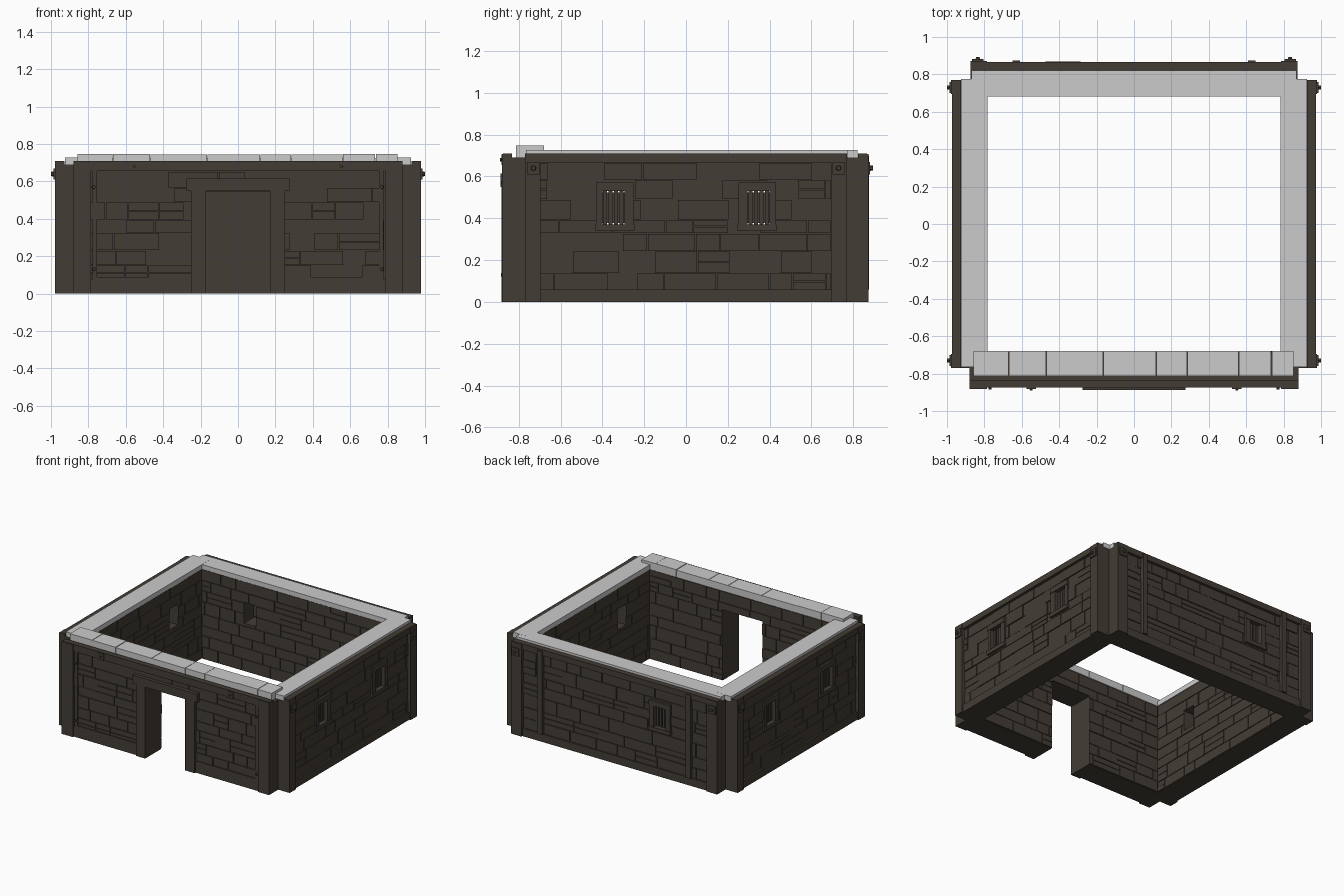
import bpy, bmesh, math, random
from mathutils import Matrix

if "Cube" in bpy.data.objects:
    bpy.data.objects.remove(bpy.data.objects["Cube"])

random.seed(7)

def material(name, col):
    m = bpy.data.materials.new(name)
    m.diffuse_color = (*col, 1)
    m.use_nodes = True
    m.node_tree.nodes["Principled BSDF"].inputs["Base Color"].default_value = m.diffuse_color
    return m

STONE = material("dark stone", (0.056, 0.046, 0.035))
CAP = material("pale cap stone", (0.60, 0.60, 0.60))

def build(name, boxes, side, mat=STONE, bolts=()):
    """Boxes are (u0,u1,d0,d1,z0,z1): along wall, outward depth, height.
    side = 0 front, 1 right, 2 back, 3 left. Bolts are (u, z, d0, d1, r)."""
    bm = bmesh.new()
    for u0, u1, d0, d1, z0, z1 in boxes:
        M = Matrix.Translation(((u0+u1)/2, -(d0+d1)/2, (z0+z1)/2)) @ Matrix.Diagonal((u1-u0, d1-d0, z1-z0, 1))
        bmesh.ops.create_cube(bm, size=1, matrix=M)
    for u, z, d0, d1, r in bolts:
        M = Matrix.Translation((u, -(d0+d1)/2, z)) @ Matrix.Rotation(math.pi/2, 4, 'X')
        bmesh.ops.create_cone(bm, cap_ends=True, segments=6, radius1=r, radius2=r*.8, depth=d1-d0, matrix=M)
    bm.transform(Matrix.Rotation(side*math.pi/2, 4, 'Z'))
    me = bpy.data.meshes.new(name)
    bm.to_mesh(me)
    bm.free()
    me.materials.append(mat)
    ob = bpy.data.objects.new(name, me)
    bpy.context.collection.objects.link(ob)
    return ob

def subtract(rects, hole):
    """Cut a rectangular hole out of a list of (u0,u1,z0,z1) rectangles."""
    a, b, c, d = hole
    out = []
    for u0, u1, z0, z1 in rects:
        if b <= u0 or a >= u1 or d <= z0 or c >= z1:
            out.append((u0, u1, z0, z1))
            continue
        m0, m1 = max(u0, a), min(u1, b)
        out += [r for r in ((u0, m0, z0, z1), (m1, u1, z0, z1), (m0, m1, z0, c), (m0, m1, d, z1))
                if r[1]-r[0] > .004 and r[3]-r[2] > .004]
    return out

def bricks(u0, u1, z0, z1, d0, d1, holes, jitter, gap=.004):
    """Irregular courses of masonry between the given limits."""
    out, n = [], max(1, round((z1-z0)/.085))
    cuts = [z0+(z1-z0)*i/n + (random.uniform(-.012, .012) if 0 < i < n else 0) for i in range(n+1)]
    for lo, hi in zip(cuts, cuts[1:]):
        u = u0 - random.uniform(0, .12)
        while u < u1:
            w = random.uniform(.11, .27)
            a, b = max(u, u0), min(u+w, u1)
            u += w
            if b-a < .02:
                continue
            rects = [(a, b-gap, lo, hi-gap)]
            # some stones are split into two shallow ones
            if random.random() < .15:
                m = (lo+hi)/2
                rects = [(a, b-gap, lo, m-gap), (a, b-gap, m, hi-gap)]
            for h in holes:
                rects = subtract(rects, h)
            j = random.uniform(0, jitter)
            out += [(r[0], r[1], d0+(j if d0 < d1-.1 else 0), d1-(j if d1-d0 < .1 else 0), r[2], r[3])
                    for r in rects]
    return out

def wall(name, side, half, inner, inner_half, core, face, panel, z_panel, holes):
    # solid core with openings, inner and outer masonry
    rects = [(-half, half, 0, .69)]
    for h in holes:
        rects = subtract(rects, h)
    build(name+"_wall_core", [(a, b, inner+.008, core, c, d) for a, b, c, d in rects], side)
    build(name+"_outer_bricks", bricks(-panel, panel, *z_panel, core-.005, core+.011, holes, .006), side)
    build(name+"_inner_bricks",
          [(a, b, inner + random.uniform(0, .004), inner+.02, c, d) for a, b, _, _, c, d in
           bricks(-inner_half, inner_half, .005, .69, inner, inner+.02, holes, 0)], side)
    # raised frame: top beam, bottom rail, end posts
    rail = [(-half, half, core-.02, face, z_panel[1], .71)]
    base = [(-panel, panel, core-.02, face-.005, 0, z_panel[0])]
    for h in holes:
        if h[2] <= 0:
            base = [(-panel, h[0], *base[0][2:]), (h[1], panel, *base[0][2:])]
    posts = [(s*(half+panel)/2-(half-panel)/2, s*(half+panel)/2+(half-panel)/2, core-.02, face+.006, 0, .708)
             for s in (-1, 1)]
    build(name+"_frame", rail+base+posts, side)

def window(name, side, hole, frame, core, face):
    a, b, c, d = hole
    f0, f1 = frame
    # surround with a wider sill
    build(name+"_surround", [(f0, a, core-.02, face, .37, .53), (b, f1, core-.02, face, .37, .53),
                             (f0, f1, core-.02, face+.004, .53, .57),
                             (f0-.004, f1+.004, core-.02, face+.006, .34, .37)], side)
    # upright bars in front of a closed shutter, leaving slits above and below
    w = (b-a)/4
    build(name+"_bars", [(a+i*w+.004, a+(i+1)*w-.004, core-.03, core-.008, c, d) for i in range(4)], side)
    build(name+"_shutter", [(a, b, core-.04, core-.032, c+.008, d-.008)], side)

# Front wall with doorway
DOOR = (-.17, .17, 0, .545)
wall("front", 0, .88, .68, .785, .853, .875, .785, (.075, .655), [DOOR])
build("door_frame", [(-.25, -.17, .80, .882, 0, .55), (.17, .25, .80, .882, 0, .55),
                     (-.275, .275, .82, .888, .55, .615)], 0)
build("front_brackets", [(s*.55-.025, s*.55+.025, .85, .882, .655, .705) for s in (-1, 1)], 0,
      bolts=[(s*.55, .68, .875, .89, .01) for s in (-1, 1)])
build("front_panel_trim", [(s*.765-.012, s*.765+.012, .85, .87, .075, .655) for s in (-1, 1)]
      + [(a, b, .85, .87, .075, .09) for a, b in ((-.765, -.25), (.25, .765))], 0,
      bolts=[(s*.77, z, .86, .885, .011) for s in (-1, 1) for z in (.13, .57)])

# Side walls, two windows each
for side, name in ((1, "right"), (3, "left")):
    holes = [(-.40, -.295, .37, .53), (.295, .40, .37, .53)]
    wall(name, side, .77, .785, .685, .947, .972, .695, (.06, .665), holes)
    for tag, h, f in (("a", holes[0], (-.43, -.25)), ("b", holes[1], (.25, .43))):
        window(f"{name}_window_{tag}", side, h, f, .947, .966)

# Back wall, one window and two upright battens
BACK = (.33, .43, .37, .53)
wall("back", 2, .875, .685, .785, .842, .866, .785, (.06, .665), [BACK])
window("back_window", 2, BACK, (.29, .47), .842, .864)
build("back_battens", [(s*.63-.02, s*.63+.02, .83, .875, .06, .70) for s in (-1, 1)], 2)

# Bolted brackets at the tops of the posts
for side, name, u, d in ((1, "right", .73, .978), (2, "back", .835, .872), (3, "left", .73, .978)):
    build(name+"_post_brackets", [(s*u-.03, s*u+.03, d-.02, d+.009, .61, .67) for s in (-1, 1)], side,
          bolts=[(s*u, .64, d+.005, d+.022, .014) for s in (-1, 1)])

# Pale wall caps
for side, name in ((1, "right"), (3, "left")):
    build(name+"_cap", [(-.765, .775, .783, .925, .69, .727) if side == 1 else
                        (-.775, .765, .783, .925, .69, .727)], side, CAP)
build("back_cap", [(-.87, .87, .683, .82, .69, .7265)], 2, CAP)
edges = [-.86, -.67, -.47, -.165, .12, .285, .56, .735, .855]
build("front_cap_blocks", [(a+.0015, b-.0015, .68, .812, .69, .745+random.uniform(-.003, .003))
                           for a, b in zip(edges, edges[1:])], 0, CAP)
